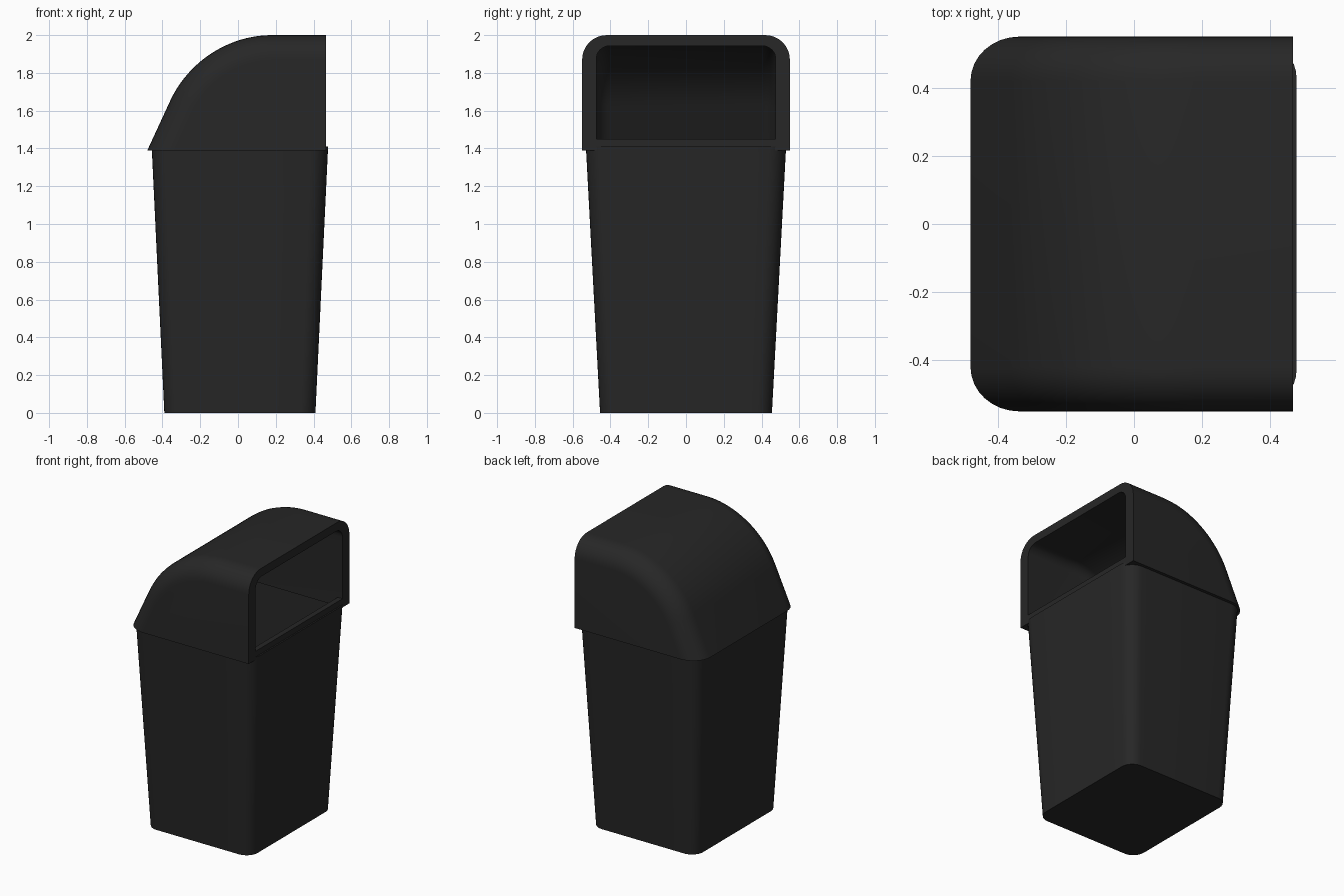
import bpy, bmesh, math

if "Cube" in bpy.data.objects:
    bpy.data.objects.remove(bpy.data.objects["Cube"])

plastic = bpy.data.materials.new("dark_plastic")
plastic.diffuse_color = (0.02, 0.02, 0.02, 1)
plastic.use_nodes = True
plastic.node_tree.nodes["Principled BSDF"].inputs["Base Color"].default_value = plastic.diffuse_color


def finish(name, bm):
    bmesh.ops.recalc_face_normals(bm, faces=bm.faces[:])
    mesh = bpy.data.meshes.new(name)
    bm.to_mesh(mesh)
    bm.free()
    obj = bpy.data.objects.new(name, mesh)
    bpy.context.collection.objects.link(obj)
    mesh.materials.append(plastic)
    return obj


def smooth(obj, angle=30):
    bpy.ops.object.select_all(action='DESELECT')
    obj.select_set(True)
    bpy.context.view_layer.objects.active = obj
    bpy.ops.object.shade_smooth_by_angle(angle=math.radians(angle))


def bridge(bm, a, b, closed=True):
    n = len(a)
    for i in range(n if closed else n - 1):
        j = (i + 1) % n
        bm.faces.new((a[i], a[j], b[j], b[i]))


def rounded_rect(bm, cx, hx, hy, r, z, seg=8):
    ring = []
    for k, (sx, sy) in enumerate(((1, 1), (-1, 1), (-1, -1), (1, -1))):
        for i in range(seg + 1):
            a = math.pi / 2 * (k + i / seg)
            ring.append(bm.verts.new((cx + sx * (hx - r) + r * math.cos(a),
                                      sy * (hy - r) + r * math.sin(a), z)))
    return ring


def hood_profile(z_low, x_front, n=20):
    """Points (x, z, nx, nz): straight sloping back, curve over, flat top."""
    ctrl = ((-0.36, 1.65), (-0.264, 1.86), (-0.05, 2.0), (0.18, 2.0))
    slope = 0.12 / 0.26
    length = math.hypot(1, slope)
    nx, nz = -1 / length, slope / length
    pts = [(-0.48 + (z_low - 1.39) * slope, z_low, nx, nz)]
    for i in range(n + 1):
        t = i / n
        w = ((1-t)**3, 3*t*(1-t)**2, 3*t*t*(1-t), t**3)
        d = (-3*(1-t)**2, 3*(1-t)**2 - 6*t*(1-t), 6*t*(1-t) - 3*t*t, 3*t*t)
        x, z = (sum(k * c[a] for k, c in zip(w, ctrl)) for a in (0, 1))
        tx, tz = (sum(k * c[a] for k, c in zip(d, ctrl)) for a in (0, 1))
        m = math.hypot(tx, tz)
        pts.append((x, z, -tz / m, tx / m))
    pts.append((x_front, 2.0, 0, 1))
    return pts


def hood_solid(name, z_low, x_front, inset, half_width, r, seg=8):
    bm = bmesh.new()
    prof = hood_profile(z_low, x_front)
    arc = [math.pi / 2 * i / seg for i in range(seg + 1)]
    # (y, inward offset) across the width, rounding the side edges
    rows = [(-half_width + r * (1 - math.sin(a)), r * (1 - math.cos(a)))
            for a in reversed(arc)]
    rows += [(-y, d) for y, d in reversed(rows)]
    loops = []
    for y, d in rows:
        d += inset
        loop = []
        for i, (x, z, nx, nz) in enumerate(prof):
            if i == 0:
                p = (x - d / nx, y, z)
            else:
                p = (x - nx * d, y, z - nz * d)
            loop.append(bm.verts.new(p))
        loop.append(bm.verts.new((x_front, y, z_low)))
        loops.append(loop)
    # order rows from the -y side to the +y side
    loops.sort(key=lambda l: l[0].co.y)
    for a, b in zip(loops, loops[1:]):
        bridge(bm, a, b)
    bm.faces.new(loops[0])
    bm.faces.new(loops[-1])
    return finish(name, bm)


# Tapered open-top bin body with wall thickness
bm = bmesh.new()
rings = [rounded_rect(bm, 0.01, 0.400, 0.455, 0.085, 0.0),
         rounded_rect(bm, 0.01, 0.467, 0.530, 0.100, 1.41),
         rounded_rect(bm, 0.01, 0.437, 0.500, 0.075, 1.41),
         rounded_rect(bm, 0.01, 0.372, 0.427, 0.060, 0.03)]
for a, b in zip(rings, rings[1:]):
    bridge(bm, a, b)
bm.faces.new(rings[0])
bm.faces.new(rings[-1])
smooth(finish("bin_body", bm))

# Curved hood, hollowed out and open at the +x end
hood = hood_solid("hood", 1.39, 0.467, 0.0, 0.55, 0.13)
cutter = hood_solid("hood_cutter", 1.3, 0.6, 0.057, 0.475, 0.07)
cutter.hide_render = True
mod = hood.modifiers.new("hollow", 'BOOLEAN')
mod.operation = 'DIFFERENCE'
mod.solver = 'EXACT'
mod.object = cutter
bpy.context.view_layer.objects.active = hood
bpy.ops.object.modifier_apply(modifier="hollow")
bpy.data.objects.remove(cutter)
smooth(hood)

# Sill across the bottom of the opening
bm = bmesh.new()
bmesh.ops.create_cube(bm, size=1)
for v in bm.verts:
    v.co = (0.4485 + v.co.x * 0.037, v.co.y * 0.98, 1.42 + v.co.z * 0.06)
finish("opening_sill", bm)
